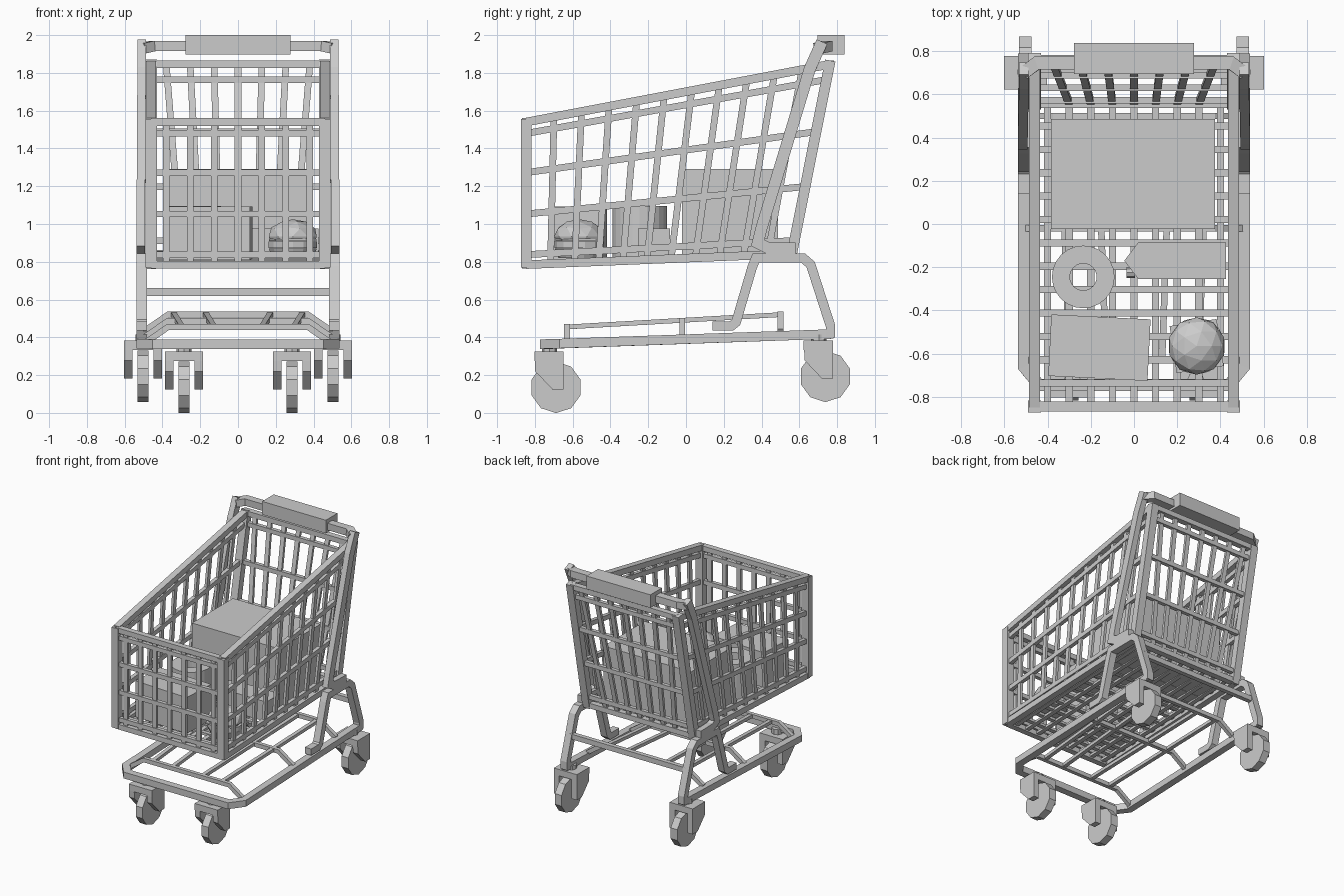
import bpy, bmesh, math
from mathutils import Vector as V, Matrix

if "Cube" in bpy.data.objects:
    bpy.data.objects.remove(bpy.data.objects["Cube"], do_unlink=True)

X, Y, Z = V((1, 0, 0)), V((0, 1, 0)), V((0, 0, 1))
SIDES = (("left", 1), ("right", -1))


def finish(bm, name):
    bmesh.ops.recalc_face_normals(bm, faces=bm.faces)
    mesh = bpy.data.meshes.new(name)
    bm.to_mesh(mesh)
    bm.free()
    obj = bpy.data.objects.new(name, mesh)
    bpy.context.scene.collection.objects.link(obj)
    return obj


def bar(bm, pts, normal, depth, width):
    """Mitred rectangular bar: depth runs along normal, width across it."""
    pts = [V(p) for p in pts]
    rings = []
    for i, p in enumerate(pts):
        a = (p - pts[i - 1]).normalized() if i else (pts[1] - p).normalized()
        b = (pts[i + 1] - p).normalized() if i < len(pts) - 1 else a
        t = (a + b).normalized()
        n = (normal - t * normal.dot(t)).normalized()
        side = t.cross(n) * (width / 2 / max(t.dot(a), 0.5))
        n *= depth / 2
        rings.append([bm.verts.new(p + q) for q in (n + side, n - side, -n - side, side - n)])
    for r, s in zip(rings, rings[1:]):
        for k in range(4):
            bm.faces.new((r[k], r[k - 1], s[k - 1], s[k]))
    bm.faces.new(rings[0])
    bm.faces.new(rings[-1])


def prism(bm, pts, sweep):
    """Flat outline swept along a vector."""
    face = bm.faces.new([bm.verts.new(p) for p in pts])
    out = bmesh.ops.extrude_face_region(bm, geom=[face])["geom"]
    for v in out:
        if isinstance(v, bmesh.types.BMVert):
            v.co += sweep


def block(bm, lo, hi):
    lo, hi = V(lo), V(hi)
    m = Matrix.Translation((lo + hi) / 2) @ Matrix.Diagonal((*(hi - lo), 1))
    return bmesh.ops.create_cube(bm, size=1, matrix=m)["verts"]


def disc(bm, centre, r1, r2, depth, sides, turn=Matrix()):
    bmesh.ops.create_cone(bm, cap_ends=True, segments=sides, radius1=r1, radius2=r2,
                          depth=depth, matrix=Matrix.Translation(centre) @ turn)


# Basket side outline: front and back edges, bottom to top
FB, FT = V((0, -0.845, 0.785)), V((0, -0.845, 1.54))
BB, BT = V((0, 0.56, 0.842)), V((0, 0.76, 1.845))
LEVELS = (0.07, 0.355, 0.645, 0.92)
HALF = 0.46


def wall(u, v, x):
    return FB.lerp(FT, v).lerp(BB.lerp(BT, v), u) + X * x


# Basket side walls
for side, s in SIDES:
    x = s * HALF
    bm = bmesh.new()
    for v in (0, 1):
        bar(bm, (wall(0, v, x), wall(1, v, x)), X, 0.05, 0.045)
    for u in (0, 1):
        bar(bm, (wall(u, -0.02, x), wall(u, 1.02, x)), X, 0.06, 0.055)
    for v in LEVELS:
        bar(bm, (wall(0, v, x), wall(1, v, x)), X, 0.03, 0.036)
    for i in range(1, 11):
        bar(bm, (wall(i / 11, 0, x), wall(i / 11, 1, x)), X, 0.02, 0.035)
    finish(bm, side + "_basket_wall")

# Basket front and back walls
for name, u, low in (("front_basket_wall", 0, 0.38), ("back_basket_wall", 1, 0.3)):
    bm = bmesh.new()
    for v in (0, 1):
        bar(bm, (wall(u, v, -HALF), wall(u, v, HALF)), Y, 0.045, 0.04)
    for v in LEVELS:
        bar(bm, (wall(u, v, -HALF), wall(u, v, HALF)), Y, 0.03, 0.034)
    for i in range(-3, 4):
        bar(bm, (wall(u, 0, low * i / 3), wall(u, 1, 0.38 * i / 3)), Y, 0.02, 0.035)
    finish(bm, name)

# Basket floor grid
bm = bmesh.new()
for i in range(1, 13):
    bar(bm, (wall(i / 13, 0.01, -HALF), wall(i / 13, 0.01, HALF)), Z, 0.02, 0.033)
for i in range(-4, 5):
    bar(bm, (wall(0, 0, i * 0.1), wall(1, 0, i * 0.1)), Z, 0.02, 0.033)
finish(bm, "basket_floor")

# Upright posts, rear leg frames and casters
for side, s in SIDES:
    bm = bmesh.new()
    post = ((0.51, 0.72, 1.965), (0.51, 0.655, 1.82), (0.515, 0.4, 0.98),
            (0.515, 0.38, 0.9), (0.515, 0.43, 0.875), (0.515, 0.58, 0.87))
    bar(bm, [(s * x, y, z) for x, y, z in post], X, 0.045, 0.062)
    finish(bm, side + "_handle_post")

    bm = bmesh.new()
    leg = ((0.765, 0.4), (0.765, 0.46), (0.66, 0.785), (0.62, 0.82), (0.37, 0.82),
           (0.35, 0.77), (0.265, 0.48), (0.24, 0.46), (0.14, 0.46))
    bar(bm, [(s * 0.51, y, z) for y, z in leg], X, 0.055, 0.05)
    finish(bm, side + "_leg_frame")

    for end, x, y, z, top in (("front", 0.286, -0.688, 0.135, 0.36), ("rear", 0.503, 0.738, 0.193, 0.41)):
        x *= s
        bm = bmesh.new()
        spin = Matrix.Rotation(math.pi / 2, 4, "Y") @ Matrix.Rotation(math.pi / 10, 4, "Z")
        disc(bm, (x, y, z), 0.136, 0.136, 0.058, 10, spin)
        finish(bm, f"{side}_{end}_wheel")
        bm = bmesh.new()
        cheek = ((-0.115, 0.19), (0.04, 0.19), (0.04, -0.01), (-0.02, -0.01), (-0.11, 0.085))
        for k in (-1, 1):
            outer = x + k * 0.1
            prism(bm, [(outer, y + a, z + b) for a, b in cheek], X * (-k * 0.045))
        block(bm, (x - 0.1, y - 0.115, z + 0.14), (x + 0.1, y + 0.04, z + 0.19))
        disc(bm, (x, y - 0.035, (z + 0.19 + top) / 2), 0.04, 0.04, top - z - 0.18, 8)
        finish(bm, f"{side}_{end}_fork")

# Handle bar and grip
bm = bmesh.new()
half = [(0.51, 0.7, 1.93), (0.45, 0.745, 1.942)]
bar(bm, half + [(-x, y, z) for x, y, z in reversed(half)], Z, 0.055, 0.06)
finish(bm, "handle_bar")
bm = bmesh.new()
block(bm, (-0.277, 0.695, 1.897), (0.277, 0.838, 2.0))
finish(bm, "handle_grip")

# Lower chassis loop and rear cross bar
bm = bmesh.new()
half = [(0.51, 0.78, 0.418), (0.51, -0.66, 0.367), (0.44, -0.745, 0.364)]
bar(bm, half + [(-x, y, z) for x, y, z in reversed(half)], Z, 0.05, 0.055)
finish(bm, "chassis_loop")
bm = bmesh.new()
bar(bm, ((-0.51, 0.71, 0.64), (0.51, 0.71, 0.64)), Y, 0.035, 0.04)
finish(bm, "rear_cross_bar")

# Lower rack of cranked cross bars and long rods
bm = bmesh.new()
for y, z in ((-0.63, 0.455), (-0.02, 0.487), (0.5, 0.52)):
    bar(bm, ((0.5, y, z - 0.09), (0.37, y, z), (-0.37, y, z), (-0.5, y, z - 0.09)), Y, 0.03, 0.032)
for f, b in ((0.3, 0.34), (0.13, 0.17)):
    for s in (1, -1):
        bar(bm, ((s * f, -0.63, 0.455), (s * b, 0.5, 0.52)), Z, 0.025, 0.03)
finish(bm, "lower_rack")

# Groceries: boxes
bm = bmesh.new()
block(bm, (-0.385, -0.022, 0.83), (0.375, 0.487, 1.29))
finish(bm, "large_box")
bm = bmesh.new()
verts = block(bm, (-0.39, -0.715, 0.81), (0.07, -0.43, 1.093))
bmesh.ops.rotate(bm, verts=verts, cent=(-0.16, -0.57, 0), matrix=Matrix.Rotation(-0.05, 3, "Z"))
finish(bm, "small_box")

# Paper roll with a hollow core
bm = bmesh.new()
rings = []
for r, z in ((0.145, 0.82), (0.145, 1.095), (0.062, 1.095), (0.062, 0.82)):
    rings.append(bmesh.ops.create_circle(
        bm, segments=24, radius=r, matrix=Matrix.Translation((-0.235, -0.245, z)))["verts"])
for a, b in zip(rings, rings[1:] + rings[:1]):
    for k in range(24):
        bm.faces.new((a[k - 1], a[k], b[k], b[k - 1]))
roll = finish(bm, "paper_roll")

# Carton lying on its side with a gable end
bm = bmesh.new()
carton = ((0.425, -0.085), (0.02, -0.085), (-0.045, -0.17), (0.02, -0.255), (0.425, -0.255))
prism(bm, [(x, y, 0.82) for x, y in carton], Z * 0.155)
disc(bm, (-0.015, -0.225, 0.9), 0.025, 0.025, 0.04, 8,
     Matrix.Rotation(math.pi / 2, 4, "Y"))
finish(bm, "carton")

# Burger in stacked layers
for name, r1, r2, z, d in (("burger_bottom_bun", 0.11, 0.13, 0.845, 0.05),
                           ("burger_patty", 0.132, 0.132, 0.89, 0.036)):
    bm = bmesh.new()
    disc(bm, (0.29, -0.565, z), r1, r2, d, 14)
    finish(bm, name)
bm = bmesh.new()
verts = block(bm, (0.18, -0.675, 0.91), (0.4, -0.455, 0.92))
bmesh.ops.rotate(bm, verts=verts, cent=(0.29, -0.565, 0), matrix=Matrix.Rotation(0.15, 3, "Z"))
finish(bm, "burger_cheese")
bm = bmesh.new()
bmesh.ops.create_icosphere(bm, subdivisions=2, radius=0.133)
bmesh.ops.bisect_plane(bm, geom=bm.verts[:] + bm.edges[:] + bm.faces[:], plane_co=(0, 0, -0.02),
                       plane_no=Z, clear_inner=True)
bmesh.ops.holes_fill(bm, edges=[e for e in bm.edges if e.is_boundary])
bmesh.ops.transform(bm, verts=bm.verts, matrix=Matrix.Translation((0.29, -0.565, 0.935))
                    @ Matrix.Diagonal((1, 1, 0.68, 1)))
finish(bm, "burger_top_bun")
